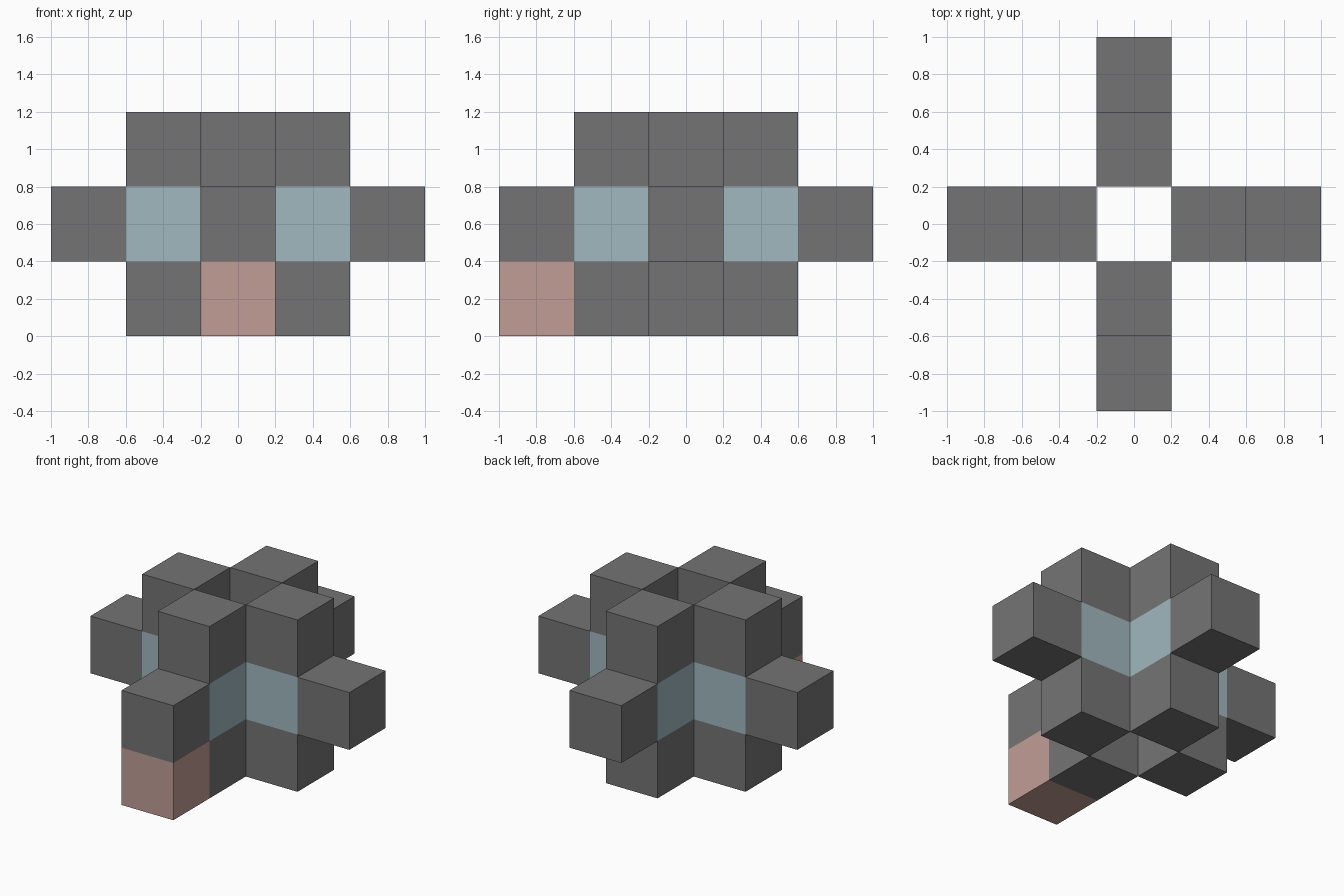
import bpy
import bmesh
from math import radians
from mathutils import Matrix, Vector

SIZE = 0.4  # edge of one cube

default = bpy.data.objects.get("Cube")
if default:
    bpy.data.objects.remove(default, do_unlink=True)


def make_material(name, rgb):
    mat = bpy.data.materials.new(name)
    mat.use_nodes = True
    colour = (*rgb, 1.0)
    mat.diffuse_color = colour
    mat.node_tree.nodes["Principled BSDF"].inputs["Base Color"].default_value = colour
    return mat


MATERIALS = [
    make_material("grey_stone", (0.175, 0.175, 0.175)),
    make_material("pale_blue", (0.35, 0.48, 0.52)),
    make_material("dusty_pink", (0.53, 0.34, 0.30)),
]
GREY, BLUE, PINK = range(len(MATERIALS))


def make_arm(name, angle, cells):
    """Build one arm from cubes, keyed by (steps outward, level)."""
    bm = bmesh.new()
    for (step, level), material in cells.items():
        centre = Vector((step * SIZE, 0, (level + 0.5) * SIZE))
        verts = bmesh.ops.create_cube(
            bm, size=SIZE, matrix=Matrix.Translation(centre))["verts"]
        faces = {f for v in verts for f in v.link_faces}
        hidden = []
        for face in faces:
            face.material_index = material
            face.normal_update()
            neighbour = (step + round(face.normal.x), level + round(face.normal.z))
            if abs(face.normal.y) < 0.5 and neighbour in cells:
                hidden.append(face)
        # Open the joint between touching cubes
        bmesh.ops.delete(bm, geom=hidden, context="FACES")
    bmesh.ops.remove_doubles(bm, verts=bm.verts[:], dist=0.001)
    bmesh.ops.rotate(bm, verts=bm.verts[:], cent=(0, 0, 0),
                     matrix=Matrix.Rotation(radians(angle), 3, "Z"))
    mesh = bpy.data.meshes.new(name)
    bm.to_mesh(mesh)
    bm.free()
    for mat in MATERIALS:
        mesh.materials.append(mat)
    bpy.context.collection.objects.link(bpy.data.objects.new(name, mesh))


# Three-high column with a blue middle and one cube sticking outward
plain_arm = {(1, 0): GREY, (1, 1): BLUE, (1, 2): GREY, (2, 1): GREY}

# Four arms around an open central shaft
make_arm("left_arm", 0, plain_arm)
make_arm("back_arm", 90, plain_arm)
make_arm("right_arm", 180, plain_arm)

# The front arm also has a pink foot
make_arm("front_arm", 270, {**plain_arm, (2, 0): PINK})
